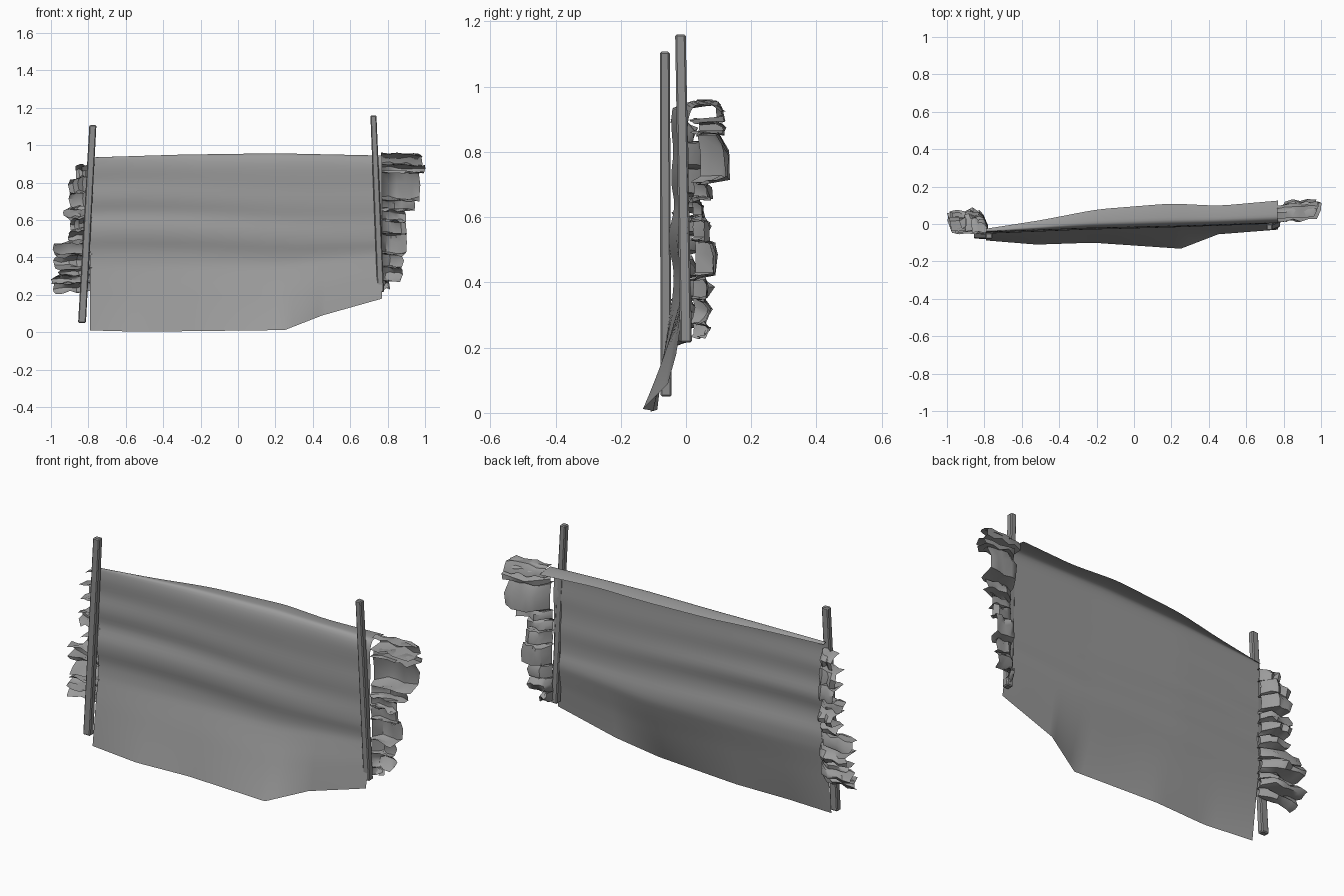
import bpy, bmesh, math, random
from mathutils import Vector

if "Cube" in bpy.data.objects:
    bpy.data.objects.remove(bpy.data.objects["Cube"])
random.seed(7)


def grey(name, v):
    m = bpy.data.materials.new(name)
    m.diffuse_color = (v, v, v, 1)
    m.use_nodes = True
    m.node_tree.nodes["Principled BSDF"].inputs["Base Color"].default_value = m.diffuse_color
    return m


CLOTH, WOOD = grey("cloth_grey", 0.33), grey("pole_grey", 0.27)


def interp(keys, x):
    if x <= keys[0][0]:
        return keys[0][1]
    for (a, p), (b, q) in zip(keys, keys[1:]):
        if x <= b:
            return p + (q - p) * (x - a) / (b - a)
    return keys[-1][1]


def soft(keys, x, r=0.12):
    return sum(interp(keys, x + r * k / 3) for k in range(-3, 4)) / 7


def make_object(name, verts, faces, mat, angle=50):
    me = bpy.data.meshes.new(name)
    me.from_pydata(verts, [], faces)
    me.materials.append(mat)
    ob = bpy.data.objects.new(name, me)
    bpy.context.collection.objects.link(ob)
    bpy.ops.object.select_all(action='DESELECT')
    ob.select_set(True)
    bpy.context.view_layer.objects.active = ob
    if angle:
        bpy.ops.object.shade_smooth_by_angle(angle=math.radians(angle))
    return ob


def grid_faces(rows, cols):
    return [(i * cols + j, i * cols + j + 1, (i + 1) * cols + j + 1, (i + 1) * cols + j)
            for i in range(rows - 1) for j in range(cols - 1)]


# Square, slightly tapered and leaning pole with worn edges
def pole(name, bottom, top, w, d):
    verts = []
    for c, s in ((bottom, 1.0), (top, 0.9)):
        for sx, sy in ((-1, -1), (1, -1), (1, 1), (-1, 1)):
            verts.append(Vector(c) + Vector((sx * w * s / 2, sy * d * s / 2, 0)))
    faces = [(3, 2, 1, 0), (4, 5, 6, 7)]
    faces += [(i, (i + 1) % 4, (i + 1) % 4 + 4, i + 4) for i in range(4)]
    ob = make_object(name, verts, faces, WOOD, 0)
    bev = ob.modifiers.new("worn_edges", 'BEVEL')
    bev.width, bev.segments = .005, 1


pole("left_pole", (-0.834, -0.061, 0.05), (-0.776, -0.065, 1.107), 0.042, 0.034)
pole("right_pole", (0.763, 0.0, 0.215), (0.724, -0.017, 1.16), 0.036, 0.036)

# Main cloth: bottom hem, middle plane and top fold vary along x
bottom_z = [(-.79, .01), (-.52, .003), (.25, .012), (.45, .09), (.77, .18)]
bottom_y = [(-.79, -.088), (-.52, -.11), (-.22, -.1), (.25, -.132), (.45, -.055), (.77, -.03)]
middle_y = [(-.79, -.045), (-.3, -.025), (.25, -.012), (.77, .005)]
top_y = [(-.79, -.025), (-.5, .02), (-.2, .078), (.2, .11), (.45, .097), (.77, .125)]
top_z = [(-.79, .935), (-.3, .95), (.2, .957), (.77, .945)]
fold = [(.0, 0), (.22, .0), (.33, .004), (.42, .009), (.5, -.007), (.57, -.004), (.615, .012),
        (.67, .002), (.72, -.002), (.79, .008), (.85, .0), (.9, 0)]
BODY = 0.87


def cloth_point(x, t):
    mid = interp(middle_y, x)
    if t <= BODY:
        w = max(0.0, 1 - t / 0.5)
        zb = w * interp(bottom_z, x) + (1 - w) * soft(bottom_z, x)
        yb = w * interp(bottom_y, x) + (1 - w) * soft(bottom_y, x, .3)
        z = t + zb * w
        zz = t + 0.015 * math.sin(x * 3)
        f = sum(interp(fold, zz + k) for k in (-.03, -.015, 0, .015, .03)) / 5
        y = mid + f * (0.8 + 0.4 * math.sin(2 * x + 5 * t))
        y += (yb - mid) * max(0.0, 1 - t / 0.36) ** 1.1
    else:
        # the top folds over into a nearly level flap at the back
        a = (t - BODY) / (1 - BODY)
        zt = interp(top_z, x)
        ye = soft(top_y, x, .06 if abs(x) < .65 else 0) - mid
        if a <= .5:
            z = BODY + (zt - BODY) * math.sin(a * math.pi)
            y = mid + ye * .3 * (a / .5) ** 2
        else:
            u = (a - .5) / .5
            z = zt - .01 * u * u
            y = mid + ye * (.3 + .7 * u)
    return (x, y, z)


xs = sorted([-.79 + 1.56 * i / 36 for i in range(37)] + [.45])
ts = [BODY * i / 40 for i in range(41)] + [BODY + (1 - BODY) * i / 12 for i in range(1, 13)]
make_object("cloth_sheet", [cloth_point(x, t) for t in ts for x in xs],
            grid_faces(len(ts), len(xs)), CLOTH)


# Gathered ragged ends: each tab is (z top, z bottom, outer x, front y, back y)
def gathered_end(name, x0, edge_x, lead, tabs):
    profile = list(lead)
    for z1, z0, xe, yf, yb in tabs:
        h, d = z1 - z0, yb - yf
        for y, z, k in ((yf, z1, .92), (yf + d * .75, z1 - .02 * h, .98),
                        (yb, z1 - .4 * h, 1), (yf + d * .9, z0 + .1 * h, 1),
                        (yf + .3 * d, z0 + .02 * h, .96)):
            profile.append((y + random.uniform(-.008, .008), z,
                            x0 + (xe - x0) * k + random.uniform(-.008, .008)))
    spread = (.3, .85, 1.0, .92, 1.0, .95)
    base = interp(middle_y, edge_x)
    verts = []
    for y, z, xe in profile:
        for j, s in enumerate(spread):
            u = j / (len(spread) - 1)
            wob = .009 if 0 < j else .003
            if j == 0 and z > .9:
                s = .8
            verts.append((x0 + (xe - x0) * u,
                          base + (y - base) * s + random.uniform(-wob, wob),
                          z - .008 * u + random.uniform(-wob, wob)))
    make_object(name, verts, grid_faces(len(profile), len(spread)), CLOTH, 40)


gathered_end("left_gathered_end", -.78, -.78, [], [
    (.90, .83, -.865, -.045, .03), (.83, .75, -.905, -.025, .055), (.75, .67, -.90, -.04, .075),
    (.66, .62, -.93, -.02, .04), (.61, .55, -.90, -.035, .075), (.54, .49, -.91, -.03, .05),
    (.48, .42, -.99, -.045, .035), (.41, .355, -.985, -.01, .075), (.345, .31, -.96, -.04, .03),
    (.305, .27, -1.0, -.02, .06), (.265, .22, -.985, -.045, .01)])
gathered_end("right_gathered_end", .765, .77, [(.12, .935, .96), (.075, .963, .98)], [
    (.955, .90, .985, .03, .12), (.90, .86, 1.0, .025, .118), (.86, .71, .975, .03, .132),
    (.71, .66, .95, .03, .075), (.655, .60, .89, .02, .055),
    (.60, .53, .90, .025, .07), (.53, .42, .905, .035, .092),
    (.42, .35, .88, .03, .065), (.35, .28, .875, .025, .075), (.28, .235, .81, .02, .07)])
